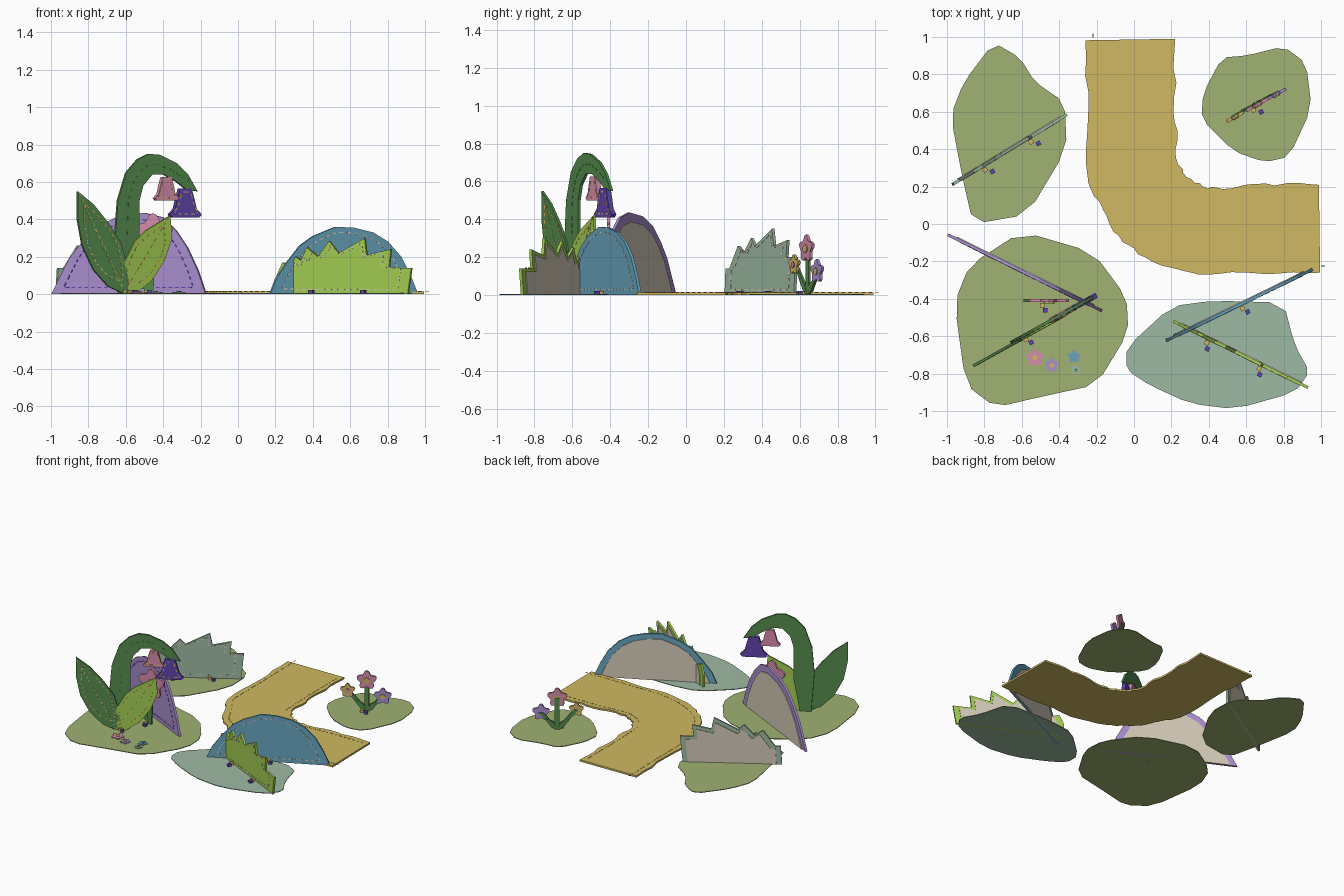
import bpy, bmesh, math, random
from mathutils import Vector

random.seed(4)
if "Cube" in bpy.data.objects:
    bpy.data.objects.remove(bpy.data.objects["Cube"], do_unlink=True)


def material(name, *rgb):
    """Make a flat colour from display values."""
    linear = [((c / 255 + .055) / 1.055) ** 2.4 for c in rgb] + [1]
    mat = bpy.data.materials.new(name)
    mat.use_nodes = True
    mat.diffuse_color = linear
    bsdf = mat.node_tree.nodes["Principled BSDF"]
    bsdf.inputs["Base Color"].default_value = linear
    bsdf.inputs["Roughness"].default_value = .9
    return mat


GRASS = material("meadow green", 160, 178, 116)
SAND = material("sand yellow", 208, 185, 98)
SAGE = material("sage", 158, 186, 163)
LILAC = material("lilac", 170, 143, 208)
BLUE = material("dusty blue", 104, 164, 190)
LIME = material("lime", 162, 205, 82)
TAUPE = material("cardboard", 212, 202, 185)
LEAF = material("leaf green", 84, 138, 76)
PINK = material("rose pink", 214, 140, 172)
VIOLET = material("violet", 96, 68, 172)


class Plane:
    """A drawing plane; outlines are given in a world axis and height."""

    def __init__(self, origin, u, v, start=0, scale=1):
        self.origin, self.start, self.scale = Vector(origin), start, scale
        self.u, self.v = Vector(u).normalized(), Vector(v)
        self.n = self.u.cross(self.v)

    def point(self, x, z, depth=0):
        along = (x - self.start) * self.scale
        return self.origin + self.u * along + self.v * z + self.n * depth


def upright(p0, p1, axis=0):
    a, b = Vector((*p0, 0)), Vector((*p1, 0))
    scale = (b - a).length / (b[axis] - a[axis])
    return Plane(a, b - a, (0, 0, 1), a[axis], scale)


def finish(name, bm, mat):
    bmesh.ops.recalc_face_normals(bm, faces=bm.faces)
    mesh = bpy.data.meshes.new(name)
    bm.to_mesh(mesh)
    bm.free()
    mesh.materials.append(mat)
    obj = bpy.data.objects.new(name, mesh)
    bpy.context.collection.objects.link(obj)
    return obj


def prism(bm, plane, pts, low, high):
    bottom = [bm.verts.new(plane.point(x, z, low)) for x, z in pts]
    top = [bm.verts.new(plane.point(x, z, high)) for x, z in pts]
    bm.faces.new(bottom[::-1])
    bm.faces.new(top)
    for i in range(len(pts)):
        j = (i + 1) % len(pts)
        bm.faces.new((bottom[i], bottom[j], top[j], top[i]))


def plate(name, plane, pts, mat, low=-.008, high=.008):
    bm = bmesh.new()
    prism(bm, plane, pts, low, high)
    return finish(name, bm, mat)


def stitches(name, plane, pts, mat, depth, closed=True, step=.035):
    bm = bmesh.new()
    pts = [Vector(p) for p in pts]
    for a, b in zip(pts, pts[1:] + pts[:1] if closed else pts[1:]):
        count = max(1, round((b - a).length / step))
        run = (b - a) / count
        side = Vector((-run.y, run.x)).normalized() * .003
        for i in range(count):
            s, e = a + run * (i + .2), a + run * (i + .75)
            prism(bm, plane, (s - side, e - side, e + side, s + side), depth, depth + .002)
    return finish(name, bm, mat)


def shrink(pts, k, base=True):
    xs, zs = zip(*pts)
    cx = (min(xs) + max(xs)) / 2
    cz = 0 if base else (min(zs) + max(zs)) / 2
    return [(cx + (x - cx) * k, cz + (z - cz) * k) for x, z in pts]


def rounded(pts):
    """Cut each corner of a closed outline once."""
    out = []
    for a, b in zip(pts, pts[1:] + pts[:1]):
        a, b = Vector(a), Vector(b)
        out += [a.lerp(b, .2), a.lerp(b, .8)]
    return [tuple(p) for p in out]


def wavy(pts, parts):
    out = []
    for a, b in zip(pts, pts[1:]):
        for i in range(parts):
            p = Vector(a).lerp(Vector(b), i / parts)
            out.append((p.x + random.uniform(-.01, .01), p.y + random.uniform(-.01, .01)))
    return out + [pts[-1]]


def flower(name, plane, x, z, r, mat, heart, low=-.008, high=.008):
    def ring(radius, wave, n):
        turn = [math.tau * i / n for i in range(n)]
        size = [radius * (1 + wave * math.cos(5 * a)) for a in turn]
        return [(x + s * math.sin(a) / plane.scale, z + s * math.cos(a)) for a, s in zip(turn, size)]
    plate(name + "_petals", plane, ring(r * .82, .2, 30), mat, low, high)
    plate(name + "_heart", plane, ring(r * .3, 0, 10), heart, low, high + .006)


def strip(name, plane, a, b, w, mat):
    plate(name, plane, [(a[0] - w, a[1]), (a[0] + w, a[1]), (b[0] + w, b[1]), (b[0] - w, b[1])], mat, -.006, .006)


# Ground patches
ground = Plane((0, 0, 0), (1, 0, 0), (0, 1, 0))
patches = {
    "back_right_patch": (GRASS, [(-.75, .97), (-.61, .89), (-.53, .76), (-.37, .65), (-.36, .4), (-.57, .05),
                                 (-.86, 0), (-.92, .26), (-.98, .58), (-.91, .76)]),
    "back_left_patch": (GRASS, [(.47, .89), (.37, .7), (.36, .56), (.53, .39), (.7, .33), (.83, .36),
                                (.95, .62), (.92, .86), (.8, .95), (.6, .9)]),
    "front_right_patch": (GRASS, [(-.6, -.04), (-.22, -.15), (-.04, -.39), (-.03, -.58), (-.2, -.86),
                                  (-.48, -.92), (-.74, -.98), (-.9, -.86), (-.96, -.42), (-.88, -.22)]),
    "front_left_patch": (SAGE, [(-.04, -.66), (.2, -.44), (.42, -.41), (.8, -.42), (.86, -.65), (.94, -.79),
                                (.86, -.9), (.54, -.99), (.3, -.96), (.08, -.86), (-.04, -.78)]),
}
for name, (mat, pts) in patches.items():
    plate(name, ground, rounded(pts), mat, 0, .005)

# Bent sand path with wavy cut sides
outer = [(-.255, .99), (-.25, .6), (-.25, .21), (-.17, .08), (-.09, -.07), (.02, -.16), (.18, -.23),
         (.35, -.265), (.7, -.26), (.995, -.26)]
inner = [(.995, .21), (.7, .21), (.42, .19), (.3, .24), (.23, .34), (.22, .6), (.22, .99)]
plate("sand_path", ground, wavy(outer, 4) + wavy(inner, 5), SAND, 0, .014)
for side, line, move in (("outer", outer, .035), ("inner", inner, -.035)):
    stitches(side + "_path_stitches", ground, [(x + move, y + move) for x, y in line], SAND, .014, False)

# Standing scenery with cardboard backs
mound = upright((-.97, -.07), (-.18, -.46))
hill = upright((.18, -.62), (.94, -.25))
tuft = upright((.21, -.52), (.9, -.86))
hedge = upright((-.94, .23), (-.35, .59), 1)
scenery = {
    "lilac_mound": (mound, LILAC, VIOLET, [
        (-.995, 0), (-.95, .09), (-.9, .19), (-.83, .28), (-.75, .36), (-.64, .415), (-.5, .435),
        (-.4, .41), (-.33, .34), (-.27, .25), (-.21, .12), (-.17, 0)]),
    "blue_hill": (hill, BLUE, TAUPE, [
        (.17, 0), (.2, .08), (.26, .17), (.33, .26), (.4, .31), (.52, .36), (.62, .355), (.72, .33),
        (.8, .28), (.87, .2), (.92, .1), (.96, 0)]),
    "lime_grass": (tuft, LIME, TAUPE, [
        (.21, 0), (.21, .1), (.24, .17), (.29, .15), (.31, .2), (.34, .18), (.37, .25), (.43, .2), (.49, .285),
        (.54, .22), (.68, .3), (.69, .21), (.82, .24), (.81, .14), (.93, .14), (.91, 0)]),
    "sage_hedge": (hedge, SAGE, TAUPE, [
        (.21, 0), (.215, .14), (.235, .14), (.28, .26), (.31, .22), (.35, .3), (.37, .26), (.46, .35),
        (.47, .26), (.54, .29), (.535, .2), (.585, .2), (.575, 0)]),
}
for name, (plane, mat, thread, pts) in scenery.items():
    plate(name, plane, pts, mat)
    plate(name + "_back", plane, shrink(pts, .89), TAUPE, -.013, -.008)
    stitches(name + "_stitches", plane, shrink(pts, .84, False), thread, .008)

# Large bell plant: arched stem, two leaves, two bells
plant = upright((-.85, -.74), (-.2, -.38))
arch = [(-.64, 0), (-.66, .3), (-.645, .5), (-.6, .65), (-.54, .72), (-.48, .75), (-.42, .745), (-.33, .7),
        (-.27, .64), (-.22, .55), (-.28, .56), (-.33, .6), (-.4, .64), (-.46, .64), (-.51, .58), (-.53, .5),
        (-.53, .25), (-.57, 0)]
plate("arched_stem", plant, arch, LEAF)
middle = [((a[0] + b[0]) / 2, (a[1] + b[1]) / 2) for a, b in zip(arch[1:9], arch[:8:-1][1:])]
stitches("stem_stitches", plant, middle, LEAF, .008, False)
leaves = {
    "tall_leaf": (LEAF, SAND, [(-.61, 0), (-.7, .04), (-.78, .13), (-.84, .26), (-.865, .4), (-.865, .55),
                               (-.78, .48), (-.7, .38), (-.63, .27), (-.6, .15), (-.59, .02)]),
    "lime_leaf": (LIME, SAND, [(-.62, 0), (-.635, .08), (-.61, .18), (-.56, .28), (-.5, .34), (-.37, .42),
                               (-.36, .3), (-.4, .18), (-.47, .07), (-.56, 0)]),
}
for name, (mat, thread, pts) in leaves.items():
    plate(name, plant, pts, mat, .004, .018)
    stitches(name + "_stitches", plant, shrink(pts, .75, False), thread, .018)
    stitches(name + "_vein", plant, [pts[0], pts[5]], thread, .018, False)
half_bell = [(.18, 1), (.28, .6), (.34, .3), (.5, .1), (.42, 0)]
bell = half_bell + [(-x, z) for x, z in half_bell[::-1]]
for name, mat, x, z, w, h in (("pink_bell", PINK, -.385, .5, .13, .125), ("violet_bell", VIOLET, -.285, .41, .17, .155)):
    pts = [(x + bx * w, z + bz * h) for bx, bz in bell]
    plate(name, plant, pts, mat, -.014, .014)
    stitches(name + "_stitches", plant, shrink(pts, .75, False), SAND, .014)

# Single large pink flower
lone = upright((-.6, -.41), (-.35, -.41))
strip("lone_stem", lone, (-.47, 0), (-.46, .3), .018, LEAF)
plate("lone_leaf", lone, [(-.47, 0), (-.56, .07), (-.59, .17), (-.5, .12)], LEAF)
flower("lone_flower", lone, -.455, .32, .115, PINK, SAND)

# Three-flower bunch
bunch = upright((.5, .56), (.81, .73), 1)
blooms = (("yellow", .58, .16, .055, SAND, PINK), ("pink", .645, .245, .075, PINK, SAND),
          ("lilac", .7, .125, .065, LILAC, SAND))
for name, y, z, r, mat, heart in blooms:
    strip(name + "_bunch_stem", bunch, (.645, 0), (y, z), .008, LEAF)
    flower(name + "_bunch_flower", bunch, y, z, r, mat, heart, 0, .016)
for side in (-1, 1):
    plate("bunch_leaf", bunch, [(.645, 0), (.645 + side * .02, .02), (.645 + side * .045, .09),
                                (.645 + side * .012, .06)], LEAF)

# Flat flowers lying on the front patch
for name, x, y, r, mat, heart in (("pink", -.53, -.715, .05, PINK, SAND), ("lilac", -.44, -.755, .04, LILAC, SAND),
                                  ("blue", -.32, -.71, .035, BLUE, BLUE), ("sage", -.31, -.78, .03, SAGE, LEAF)):
    flower(name + "_fallen_flower", ground, x, y, r, mat, heart, .005, .011)

# Small bead pairs at the feet of the scenery
spots = ((hedge, .31), (hedge, .46), (plant, -.59), (lone, -.49), (hill, .57), (tuft, .4), (tuft, .68), (bunch, .63))
for plane, at in spots:
    for shift, depth, mat in ((0, .012, SAND), (.015, .04, VIOLET)):
        x = at + shift
        w = .012 / plane.scale
        plate("foot_bead", plane, [(x - w, .004), (x + w, .004), (x + w, .022), (x - w, .022)], mat, depth, depth + .024)
